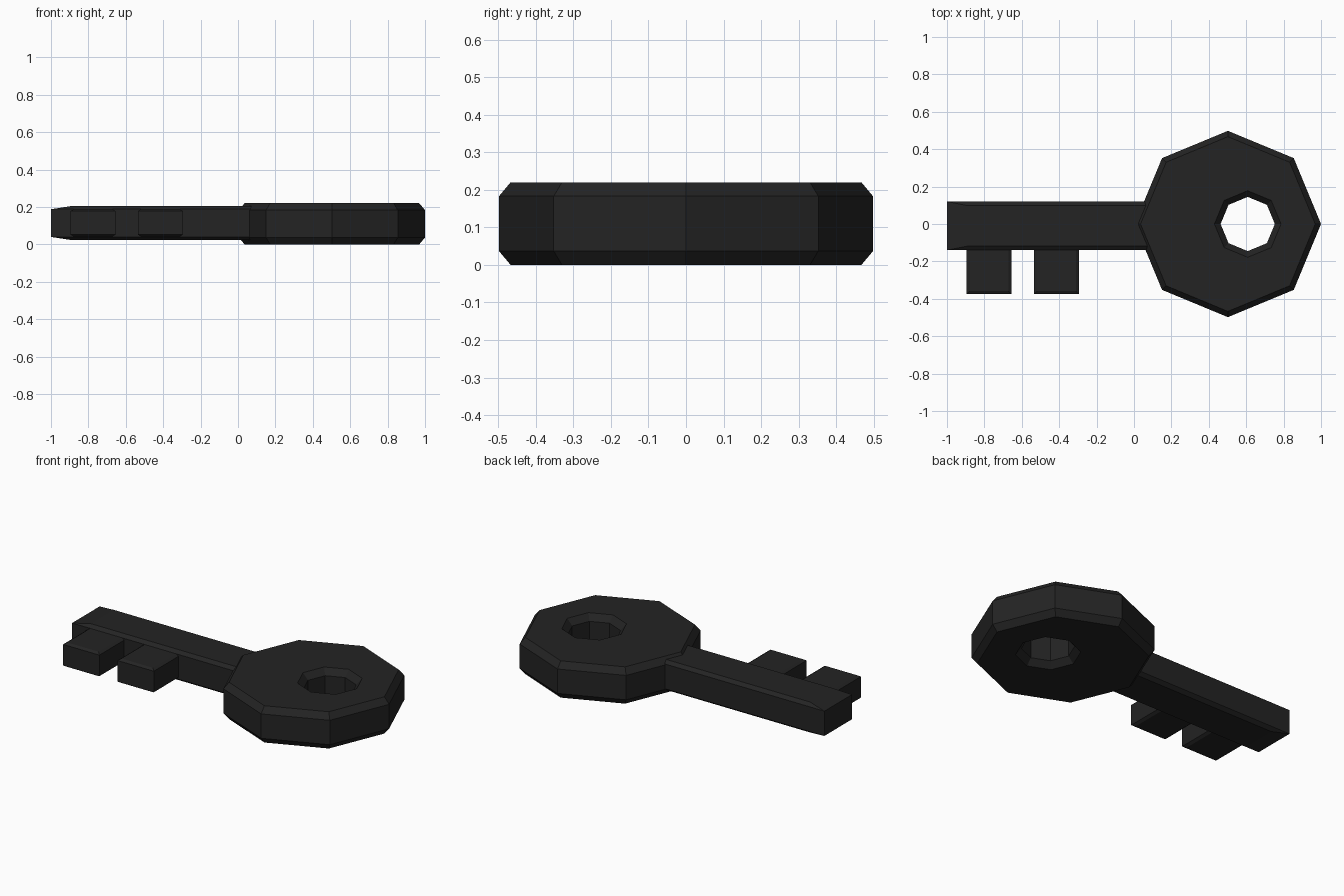
import bpy, bmesh
from math import cos, sin, pi

if "Cube" in bpy.data.objects:
    bpy.data.objects.remove(bpy.data.objects["Cube"])

dark = bpy.data.materials.new("dark_metal")
dark.diffuse_color = (0.017, 0.017, 0.017, 1)
dark.use_nodes = True
dark.node_tree.nodes["Principled BSDF"].inputs["Base Color"].default_value = dark.diffuse_color


def loft(name, rings, closed=False):
    """Bridge successive rings of points; cap the ends unless the loft closes on itself."""
    bm = bmesh.new()
    loops = [[bm.verts.new(p) for p in ring] for ring in rings]
    pairs = list(zip(loops, loops[1:]))
    if closed:
        pairs.append((loops[-1], loops[0]))
    else:
        bm.faces.new(loops[0])
        bm.faces.new(loops[-1])
    for a, b in pairs:
        n = len(a)
        for i in range(n):
            j = (i + 1) % n
            bm.faces.new((a[i], a[j], b[j], b[i]))
    bmesh.ops.remove_doubles(bm, verts=bm.verts, dist=0.0005)
    bmesh.ops.recalc_face_normals(bm, faces=bm.faces)
    mesh = bpy.data.meshes.new(name)
    bm.to_mesh(mesh)
    bm.free()
    mesh.materials.append(dark)
    obj = bpy.data.objects.new(name, mesh)
    bpy.context.collection.objects.link(obj)
    return obj


def octagon(cx, r, z):
    return [(cx + r * cos(k * pi / 4), r * sin(k * pi / 4), z) for k in range(8)]


def rect(x0, x1, y0, y1, z):
    return [(x0, y0, z), (x1, y0, z), (x1, y1, z), (x0, y1, z)]


# Bow: chamfered octagonal plate with an off-centre octagonal hole
O, H, TOP, C = 0.502, 0.608, 0.22, 0.037
loft("bow", [
    octagon(O, 0.467, 0), octagon(O, 0.498, C),
    octagon(O, 0.498, TOP - C), octagon(O, 0.467, TOP),
    octagon(H, 0.178, TOP), octagon(H, 0.145, TOP - C),
    octagon(H, 0.145, C), octagon(H, 0.178, 0),
], closed=True)


# Shaft: chamfered bar whose chamfers run out towards the square tip
def section(x, inset, rise):
    y0, y1, z0, z1 = -0.14, 0.12, 0.04, 0.188
    return [(x, y0, z0), (x, y0 + inset, z0 - rise), (x, y1 - inset, z0 - rise), (x, y1, z0),
            (x, y1, z1), (x, y1 - inset, z1 + rise), (x, y0 + inset, z1 + rise), (x, y0, z1)]


loft("shaft", [section(-1, 0, 0), section(-0.89, 0.022, 0.017), section(0.12, 0.022, 0.017)])

# Teeth: two small blocks with slightly chamfered top and bottom
for i, x in enumerate((-0.895, -0.535)):
    a, b, c, d = x, x + 0.24, -0.375, -0.12
    e = 0.016
    loft(f"tooth_{i + 1}", [
        rect(a + e, b - e, c + e, d, 0.042), rect(a, b, c, d, 0.052),
        rect(a, b, c, d, 0.178), rect(a + e, b - e, c + e, d, 0.188),
    ])
